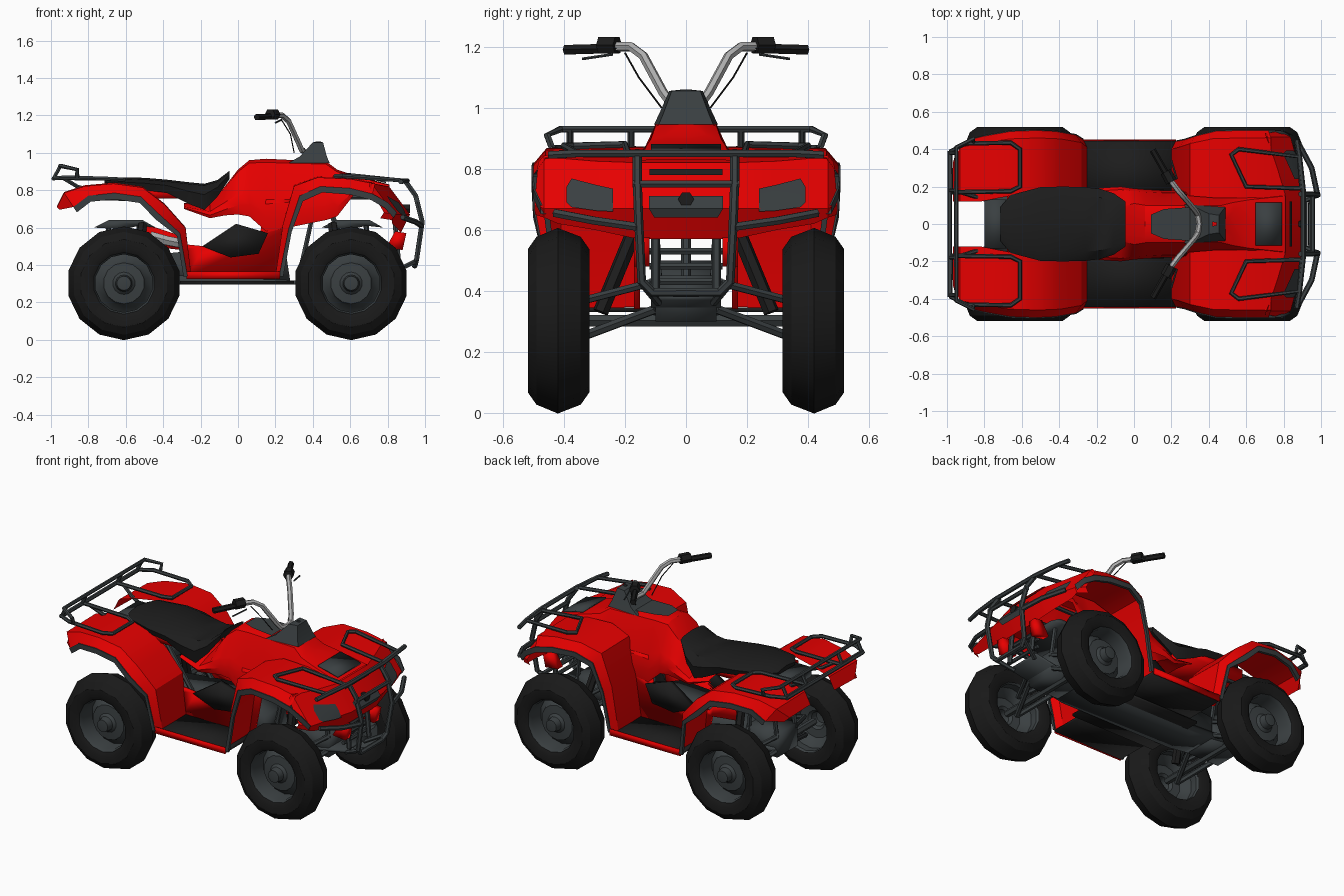
import bpy, bmesh, math
from mathutils import Vector

if "Cube" in bpy.data.objects:
    bpy.data.objects.remove(bpy.data.objects["Cube"])


def material(name, rgb):
    m = bpy.data.materials.new(name)
    m.diffuse_color = (*rgb, 1)
    m.use_nodes = True
    m.node_tree.nodes["Principled BSDF"].inputs["Base Color"].default_value = m.diffuse_color
    return m


RED = material("body red", (1.0, 0.0, 0.0))
GREY = material("dark grey", (0.042, 0.050, 0.053))
TYRE = material("tyre black", (0.010, 0.010, 0.010))
SEAT = material("seat black", (0.012, 0.012, 0.012))
CHROME = material("bare metal", (0.42, 0.42, 0.42))


def finish(ob, mat, mirror):
    ob.data.materials.clear()
    ob.data.materials.append(mat)
    bpy.ops.object.select_all(action='DESELECT')
    ob.select_set(True)
    bpy.context.view_layer.objects.active = ob
    bpy.ops.object.shade_smooth_by_angle(angle=math.radians(32))
    if mirror:
        mod = ob.modifiers.new("mirror", 'MIRROR')
        mod.use_axis = (False, True, False)
    return ob


def loft(name, rows, mat, mirror=True, closed=False, caps=False):
    """Skin a grid of equal rows of points."""
    bm = bmesh.new()
    grid = [[bm.verts.new(p) for p in r] for r in rows]
    n = len(grid)
    for i in range(n if closed else n - 1):
        a, b = grid[i], grid[(i + 1) % n]
        for j in range(len(a) - 1):
            bm.faces.new((a[j], a[j + 1], b[j + 1], b[j]))
    if caps:
        bm.faces.new(grid[0])
        bm.faces.new(grid[-1][::-1])
    bmesh.ops.remove_doubles(bm, verts=bm.verts, dist=0.0005)
    bmesh.ops.recalc_face_normals(bm, faces=bm.faces)
    me = bpy.data.meshes.new(name)
    bm.to_mesh(me)
    bm.free()
    ob = bpy.data.objects.new(name, me)
    bpy.context.collection.objects.link(ob)
    return finish(ob, mat, mirror)


def tube(name, pts, r, mat, mirror=True):
    cu = bpy.data.curves.new(name, 'CURVE')
    cu.dimensions = '3D'
    cu.bevel_depth = r
    cu.bevel_resolution = 1
    cu.use_fill_caps = True
    sp = cu.splines.new('POLY')
    sp.points.add(len(pts) - 1)
    for p, q in zip(sp.points, pts):
        p.co = (*q, 1)
    ob = bpy.data.objects.new(name, cu)
    bpy.context.collection.objects.link(ob)
    bpy.ops.object.select_all(action='DESELECT')
    ob.select_set(True)
    bpy.context.view_layer.objects.active = ob
    bpy.ops.object.convert(target='MESH')
    return finish(bpy.context.view_layer.objects.active, mat, mirror)


def prism(name, outline, y0, y1, mat, mirror=True):
    """Extrude a side outline (x, z) across y."""
    loop = outline + outline[:1]
    ob = loft(name, [[(x, y, z) for x, z in loop] for y in (y0, y1)], mat, mirror)
    bm = bmesh.new()
    bm.from_mesh(ob.data)
    bmesh.ops.holes_fill(bm, edges=bm.edges)
    bmesh.ops.recalc_face_normals(bm, faces=bm.faces)
    bm.to_mesh(ob.data)
    bm.free()
    return ob


def box(name, x0, x1, y0, y1, z0, z1, mat, mirror=False):
    return prism(name, [(x0, z0), (x1, z0), (x1, z1), (x0, z1)], y0, y1, mat, mirror)


def lathe(name, cx, profile, mat, n=14):
    """Spin (y, radius) points round a wheel axle."""
    ang = [2 * math.pi * (i + 0.5) / n for i in range(n)]
    rows = [[(cx + r * math.cos(a), y, 0.302 + r * math.sin(a)) for y, r in profile] for a in ang]
    return loft(name, rows, mat, closed=True)


# wheels and axles
for end, cx in (("front", 0.605), ("rear", -0.61)):
    lathe(end + "_tyre", cx, [(.33, .16), (.317, .19), (.317, .235), (.345, .275), (.42, .304),
                              (.49, .275), (.518, .235), (.518, .19), (.505, .165)], TYRE)
    lathe(end + "_rim", cx, [(.335, .165), (.345, .155), (.48, .155), (.505, .167)], GREY)
    lathe(end + "_wheel_disc", cx, [(.39, .156), (.42, .12), (.445, .11), (.45, .06), (.465, .045),
                                    (.505, .038), (.51, 0)], GREY)
    tube(end + "_axle", [(cx, -.43, .302), (cx, .43, .302)], .022, GREY, False)
    # suspension arms, shock absorber and gearbox
    s = 1 if cx > 0 else -1
    for dx in (-.1, .1):
        tube(end + "_lower_arm", [(cx + dx, .1, .34), (cx, .34, .25)], .016, GREY)
        tube(end + "_upper_arm", [(cx + dx, .1, .43), (cx, .33, .37)], .014, GREY)
        tube(end + "_frame_post", [(cx + dx, .09, .42), (cx + dx * .8, .1, .61)], .014, GREY)
    tube(end + "_shock", [(cx - s * .06, .28, .33), (cx - s * .1, .16, .62)], .026, SEAT)
    box(end + "_gearbox", cx - .11, cx + .11, -.1, .1, .30, .45, GREY)
    prism(end + "_shock_tower", [(cx - .16, .60), (cx - .08, .64), (cx + .1, .64), (cx + .17, .60),
                                 (cx + .08, .61), (cx, .59)], -.17, .17, GREY, False)

# fender shells: edge x, edge z, inner y, outer y, crown height
rear = [(-.955, .695, .12, .37, .02), (-.88, .71, .12, .45, .09), (-.80, .77, .12, .47, .055),
        (-.66, .785, .15, .495, .05), (-.52, .765, .16, .50, .05), (-.42, .67, .16, .495, .06),
        (-.31, .57, .16, .475, .04), (-.27, .34, .16, .45, .02)]
front = [(.22, .34, .16, .44, .02), (.27, .59, .16, .45, .04), (.33, .77, .15, .47, .06),
         (.44, .82, .14, .497, .05), (.60, .81, .14, .50, .05), (.72, .78, .14, .50, .055),
         (.80, .735, .3, .495, 0), (.85, .68, .3, .47, 0)]
for name, cx, stations, shell_set, flare_set in (("rear", -.61, rear, rear, rear[1:]),
                                                 ("front", .605, front, front[:6], front)):
    def edge_of(x, z, y):
        return Vector((x, y, z)), Vector((x - cx, 0, z - .3)).normalized()
    shell, flare = [], []
    for x, z, yi, yo, d in shell_set:
        edge, out = edge_of(x, z, yo)
        crown = edge + out * d
        shell.append([(crown.x, yi, crown.z + .005), (crown.x, yo - .04, crown.z), edge])
    for x, z, yi, yo, d in flare_set:
        edge, out = edge_of(x, z, yo)
        w = .034 if z > .6 else .022
        side = Vector((0, .006, 0))
        flare.append([edge, edge + side, edge + side - out * w, edge - out * w - side * 2])
    loft(name + "_fender", shell, RED)
    loft(name + "_fender_flare", flare, GREY)

# foot wells
box("foot_well_floor", -.275, .225, .10, .445, .33, .345, SEAT, True)
box("foot_well_rim", -.275, .225, .445, .452, .325, .365, RED, True)
prism("inner_side_panel", [(-.27, .34), (.23, .34), (.28, .6), (.3, .75), (.15, .75), (.12, .58), (.02, .6),
                           (-.18, .5), (-.28, .51), (-.32, .56), (-.50, .62), (-.48, .5), (-.30, .48)],
      .15, .17, RED)
prism("engine_cover", [(-.19, .50), (-.01, .62), (.16, .57), (.11, .46), (-.04, .44)], .15, .185, SEAT)
tube("exhaust_pipe", [(-.30, -.17, .515), (-.38, -.19, .53), (-.47, -.19, .555)], .028, CHROME, False)

# engine, frame and underside
prism("engine_block", [(-.5, .31), (.28, .31), (.26, .44), (.1, .5), (-.2, .48), (-.5, .45)], -.11, .11, GREY, False)
prism("skid_plate", [(-.72, .34), (-.36, .295), (.45, .295), (.84, .37), (.84, .385), (.45, .31), (-.7, .36)],
      -.115, .115, GREY, False)
box("belly_plate", -.31, .30, -.2, .2, .30, .315, SEAT)
tube("steering_column", [(.37, 0, 1.0), (.6, 0, .42)], .016, GREY, False)
tube("rear_frame_rail", [(-.25, .1, .46), (-.45, .1, .75), (-.78, .1, .76)], .015, GREY)
tube("front_frame_rail", [(.34, .1, .40), (.42, .1, .76), (.80, .1, .76), (.84, .1, .62), (.86, .1, .4)], .015, GREY)
for z in (.43, .48, .53):
    tube("radiator_bar", [(.83, -.12, z), (.83, .12, z)], .012, GREY, False)
prism("chin_plate", [(.79, .49), (.88, .48), (.90, .57), (.84, .58)], .12, .17, RED)

# hood and tank: x, top half width, lower half width, top z, lower z
hood = [(-.29, .05, .18, .73, .70), (-.15, .06, .195, .73, .65), (-.07, .09, .20, .82, .665),
        (0, .11, .19, .91, .67), (.06, .10, .185, .96, .66), (.15, .10, .18, .968, .58),
        (.27, .10, .18, .962, .60), (.47, .10, .18, .955, .64), (.53, .115, .18, .91, .66),
        (.62, .13, .19, .88, .775), (.81, .15, .17, .83, .77)]
loft("hood_and_tank", [[(x, 0, t), (x, a * .6, t), (x, a, t - (t - b) * .05), (x, c * .92, b + (t - b) * .45),
                        (x, c, b + (t - b) * .2), (x, c * .95, b)] for x, a, c, t, b in hood], RED)
box("seat_base", -.68, -.25, -.17, .17, .755, .81, RED)
box("tail_box", -.80, -.67, -.13, .13, .755, .815, GREY)

# seat: x, half width, top z, lower z
seat = [(-.715, .09, .85, .825), (-.66, .155, .865, .815), (-.5, .197, .862, .80), (-.38, .20, .852, .785),
        (-.26, .197, .838, .725), (-.18, .188, .83, .695), (-.11, .165, .85, .765), (-.045, .12, .90, .86)]
loft("seat", [[(x, -w * .92, b), (x, -w, b + (t - b) * .6), (x, -w * .75, t - .005), (x, 0, t + .004),
               (x, w * .75, t - .005), (x, w, b + (t - b) * .6), (x, w * .92, b)] for x, w, t, b in seat],
     SEAT, False, caps=True)


# console
def ring(x0, x1, w, z):
    return [(x0, -w, z), (x1, -w * .85, z), (x1, w * .85, z), (x0, w, z), (x0, -w, z)]


loft("console", [ring(.27, .49, .105, .945), ring(.33, .475, .088, .98), ring(.40, .455, .055, 1.055),
                 ring(.42, .44, .01, 1.06)], GREY, False)
loft("tank_panel", [[(x, -w, z), (x, w, z)] for x, w, z in ((.09, .05, .974), (.16, .08, .975), (.30, .09, .968))],
     GREY, False)


# nose and its inset details
def nose(y, z, lift=0.0):
    x = .92 - (z - .67) * .75 if z > .67 else .92 - (.67 - z) * .5
    return (x - max(0, y - .16) * .27 + lift, y, z)


cols = [(0, .82, .57), (.16, .82, .57), (.3, .825, .60), (.42, .835, .62), (.465, .845, .64)]
loft("nose", [[nose(y, t), nose(y, .67), nose(y, b)] for y, t, b in cols]
     + [[(.70, .485, .82), (.78, .497, .68), (.76, .495, .65)]], RED)
loft("nose_top", [[nose(y, t), (.70, min(y, .46), .84)] for y, t, b in cols], RED)
loft("headlight", [[nose(y, z, .009) for z in zs] for y, zs in
                   ((.24, (.735, .70, .66)), (.29, (.746, .70, .662)), (.375, (.768, .72, .674)),
                    (.392, (.74, .72, .69)))], GREY)
loft("grille_panel", [[nose(y, .71, .008), nose(y, .67, .008), nose(y * .85, .64, .008)] for y in (0, .122)], GREY)
loft("air_slot", [[nose(y, .80, .008), nose(y, .78, .008)] for y in (0, .12)], SEAT)
tube("nose_lamp", [(.88, 0, .70), (.92, 0, .70)], .026, SEAT, False)
prism("hood_panel", [(.65, .881), (.79, .847), (.79, .838), (.65, .872)], -.115, .115, GREY, False)

# front rack and bumper
tube("front_rack_loop", [(.895, .19, .85), (.88, .36, .852), (.56, .40, .875), (.52, .37, .875),
                         (.60, .20, .88), (.89, .19, .85)], .012, GREY)
tube("front_rack_bar", [(.87, -.45, .845), (.885, -.36, .85), (.905, -.18, .85), (.905, .18, .85),
                        (.885, .36, .85), (.87, .45, .845)], .014, GREY, False)
tube("bumper_hoop", [(.89, .16, .855), (.95, .16, .77), (.985, .155, .63), (.955, .145, .43), (.945, .11, .395),
                     (.945, 0, .395)], .015, GREY)
tube("bumper_crossbar", [(.955, -.175, .75), (.955, .175, .75)], .013, GREY, False)
tube("bumper_side_bar", [(.98, .16, .61), (.95, .30, .63), (.88, .43, .655)], .015, GREY)
tube("bumper_brace", [(.95, .14, .42), (.83, .09, .36)], .013, GREY)

# rear rack
tube("rear_rack_loop", [(-.98, .18, .865), (-.98, .39, .865), (-.90, .43, .868), (-.66, .435, .86),
                        (-.61, .40, .855), (-.61, .20, .855), (-.66, .175, .86), (-.98, .17, .865)], .012, GREY)
tube("rear_rack_bar", [(-.985, -.39, .862), (-.985, .39, .862)], .013, GREY, False)
tube("rear_rack_rail", [(-.86, .44, .87), (-.86, .455, .91), (-.95, .41, .93), (-.95, 0, .93)], .012, GREY)
for y in (.18, .38):
    tube("rear_rack_post", [(-.985, y, .862), (-.95, y, .93)], .011, GREY)
tube("rear_rack_support", [(-.93, .17, .862), (-.86, .15, .82), (-.76, .12, .79)], .011, GREY)

# handlebar and controls
tube("handlebar", [(.35, 0, 1.01), (.34, .05, 1.015), (.325, .075, 1.05), (.27, .14, 1.17), (.235, .18, 1.2),
                   (.19, .24, 1.2)], .016, CHROME)
tube("grip", [(.20, .22, 1.195), (.10, .395, 1.19)], .018, TYRE)
tube("control_box", [(.20, .225, 1.205), (.17, .28, 1.205)], .031, SEAT)
tube("brake_lever", [(.23, .24, 1.175), (.20, .34, 1.16)], .005, GREY)
tube("cable", [(.23, .20, 1.18), (.28, .155, 1.10), (.30, .08, 1.0)], .003, SEAT)
